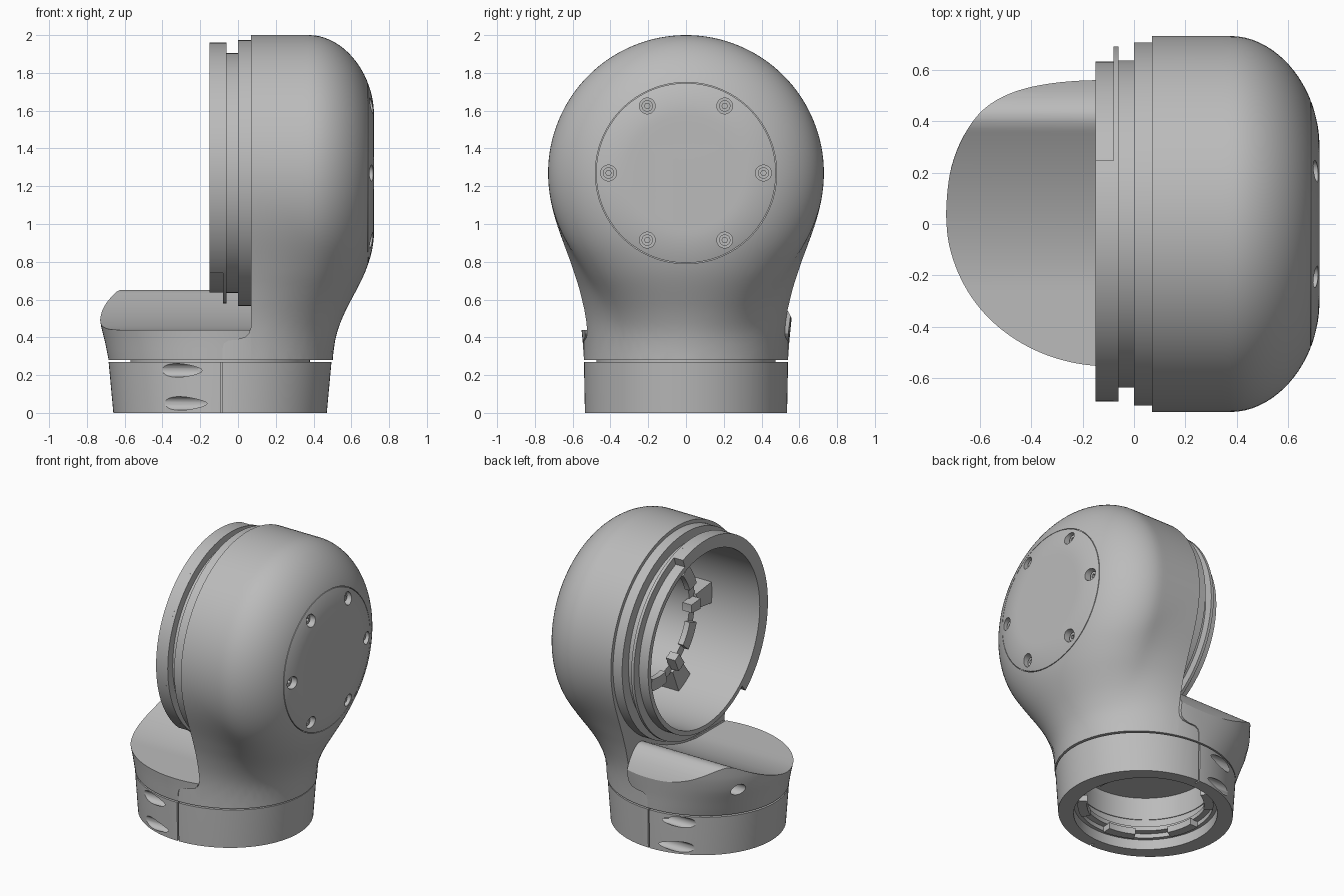
import bpy, bmesh, math
from mathutils import Vector

if "Cube" in bpy.data.objects:
    bpy.data.objects.remove(bpy.data.objects["Cube"])

grey = bpy.data.materials.new("plain grey")
grey.use_nodes = True
tone = (0.5, 0.5, 0.5, 1)
grey.diffuse_color = tone
grey.node_tree.nodes["Principled BSDF"].inputs["Base Color"].default_value = tone

AXIS_Z = 1.27      # height of the sideways joint axis
BASE_X = -0.095    # centre of the lower joint
TAU = 2 * math.pi


def finish(name, bm):
    bmesh.ops.recalc_face_normals(bm, faces=bm.faces[:])
    mesh = bpy.data.meshes.new(name)
    bm.to_mesh(mesh)
    bm.free()
    obj = bpy.data.objects.new(name, mesh)
    bpy.context.collection.objects.link(obj)
    mesh.materials.append(grey)
    return obj


def skin(name, rings, loop=False):
    """Join equal rings of points; cap the ends unless the rings loop."""
    bm = bmesh.new()
    rows = [[bm.verts.new(p) for p in ring] for ring in rings]
    n = len(rows[0])
    for a, b in zip(rows, rows[1:] + rows[:1] if loop else rows[1:]):
        for i in range(n):
            j = (i + 1) % n
            bm.faces.new((a[i], a[j], b[j], b[i]))
    if not loop:
        bm.faces.new(rows[0])
        bm.faces.new(rows[-1])
    return finish(name, bm)


def lathe(name, profile, axis, start=0, end=360):
    """Spin (along, radius) points about the side axis or the upright axis."""
    full = end - start == 360
    steps = max(3, int((end - start) / 3))
    rings = []
    for k in range(steps if full else steps + 1):
        a = math.radians(start + (end - start) * k / steps)
        c, s = math.cos(a), math.sin(a)
        if axis == "side":
            rings.append([(h, r * c, AXIS_Z + r * s) for h, r in profile])
        else:
            rings.append([(BASE_X + r * c, r * s, h) for h, r in profile])
    return skin(name, rings, full)


def band(a, b, r0, r1):
    return [(a, r0), (a, r1), (b, r1), (b, r0)]


def rod(name, p, q, radius, sides=32):
    p, q = Vector(p), Vector(q)
    turn = (q - p).to_track_quat("Z", "Y")
    circle = [turn @ Vector((radius * math.cos(TAU * i / sides), radius * math.sin(TAU * i / sides), 0))
              for i in range(sides)]
    return skin(name, [[p + v for v in circle], [q + v for v in circle]])


def box(name, lo, hi):
    (a, b, c), (d, e, f) = lo, hi
    return skin(name, [[(a, b, z), (d, b, z), (d, e, z), (a, e, z)] for z in (c, f)])


def cut(obj, tool, keep=False, mode="DIFFERENCE"):
    mod = obj.modifiers.new("cut", "BOOLEAN")
    mod.operation, mod.object, mod.solver = mode, tool, "EXACT"
    bpy.context.view_layer.objects.active = obj
    bpy.ops.object.modifier_apply(modifier=mod.name)
    if not keep:
        bpy.data.objects.remove(tool)


def table(z, rows):
    """Smoothly read the half widths for a height."""
    z = min(max(z, rows[0][0]), rows[-1][0])
    for (z0, *u), (z1, *v) in zip(rows, rows[1:]):
        if z <= z1:
            t = (z - z0) / (z1 - z0)
            return [p + (q - p) * t for p, q in zip(u, v)]


def oval(z, a, b, power=2):
    pts = []
    for i in range(128):
        c, s = math.cos(TAU * i / 128), math.sin(TAU * i / 128)
        n = power if s > 0 else 2
        k = (abs(c) ** n + abs(s) ** n) ** (-1 / n)
        pts.append((BASE_X + a * c * k, b * s * k, z))
    return pts


NECK = [(0.28, 0.595, 0.54), (0.4, 0.61, 0.54), (0.5, 0.624, 0.546), (0.6, 0.632, 0.557),
        (0.75, 0.64, 0.566), (1.0, 0.64, 0.57)]
BLEND = 0.3


def field(p):
    """Rounded drum blended with the neck; negative is inside."""
    r = math.hypot(p.y, p.z - AXIS_Z)
    drum = (max(p.x - 0.38, 0) / 0.34) ** 1.9 + (max(r - 0.31, 0) / 0.42) ** 1.9
    drum = (drum ** (1 / 1.9) - 1) * 0.575
    a, b = table(p.z, NECK)
    n = 2 + min(max(p.z - 0.42, 0), 0.3)
    neck = (abs((p.x - BASE_X) / a) ** n + abs(p.y / b) ** n) ** (1 / n) - 1
    neck = max(neck, -0.1 - p.z, p.z - 1.1)
    h = max(BLEND - abs(drum - neck), 0) / BLEND
    return min(drum, neck) - h * h * BLEND / 4


# Head shell with neck
centre = Vector((0.07, 0, AXIS_Z))
rings = []
for k in range(45):
    s = math.radians(0.3 + 89.7 * k / 44)
    ring = []
    for i in range(128):
        a = TAU * i / 128
        d = Vector((math.cos(s), math.sin(s) * math.cos(a), math.sin(s) * math.sin(a)))
        lo, hi = 0.2, 1.7
        for _ in range(22):
            mid = (lo + hi) / 2
            lo, hi = (mid, hi) if field(centre + d * mid) < 0 else (lo, mid)
        ring.append(centre + d * lo)
    rings.append(ring)
head = skin("head_shell", rings)
cut(head, box("trim", (-1, -1, -1), (1, 1, 0.28)))
cut(head, rod("bore", (-0.3, 0, AXIS_Z), (0.45, 0, AXIS_Z), 0.6, 120))
cut(head, lathe("cap_seam", band(0.675, 0.9, 0.476, 0.48), "side"))
for i in range(6):
    a = TAU * i / 6
    y, z = 0.41 * math.cos(a), AXIS_Z + 0.41 * math.sin(a)
    cut(head, rod("screw_hole", (0.65, y, z), (0.9, y, z), 0.042))
    screw = rod("cap_screw", (0.64, y, z), (0.68, y, z), 0.03)
    cut(screw, rod("socket", (0.66, y, z), (0.7, y, z), 0.015, 6))

# Joint mouth: stepped sleeve, thin lip and the raised part of the lip
lathe("mouth_sleeve", [(-0.08, 0.6), (-0.08, 0.69), (-0.06, 0.69), (-0.06, 0.635), (0, 0.635),
                       (0, 0.705), (0.075, 0.705), (0.075, 0.6)], "side")
lathe("mouth_lip", band(-0.15, -0.08, 0.6, 0.632), "side")
lathe("raised_lip", band(-0.15, -0.08, 0.63, 0.69), "side", 69, 230)

# Inside of the head: bearing ring, spokes, pads and lugs
lathe("bearing_ring", band(0.24, 0.46, 0.38, 0.44), "side")
for i in range(6):
    a = 60 * i
    lathe("inner_spoke", band(0.22, 0.46, 0.43, 0.605), "side", a - 7, a + 7)
    lathe("inner_pad", band(0.18, 0.25, 0.32, 0.42), "side", a - 5, a + 5)
    lathe("inner_lug", band(0.21, 0.25, 0.36, 0.44), "side", a + 18, a + 42)

# Base clamp ring
base = skin("base_ring", [oval(0, 0.565, 0.535), oval(0.14, 0.578, 0.538), oval(0.27, 0.59, 0.54)])
cut(base, rod("wide_bore", (BASE_X, 0, -0.1), (BASE_X, 0, 0.07), 0.455, 120))
well = rod("well", (BASE_X, 0, -0.2), (BASE_X, 0, 0.36), 0.43, 120)
cut(base, well, True)
for side in (-1, 1):
    cut(base, box("slit", (-0.093, 0.5 * side, -0.1), (-0.083, 0.7 * side, 0.4)))
    for z in (0.05, 0.225):
        cut(base, rod("clamp_bore", (-1, 0.496 * side, z), (-0.11, 0.496 * side, z), 0.036))
lathe("joint_gap_ring", band(0.2, 0.32, 0.425, 0.475), "up")
lathe("base_flange", band(0.1, 0.13, 0.39, 0.45), "up")
for i in range(6):
    lathe("base_lug", band(0.06, 0.105, 0.37, 0.43), "up", 60 * i, 60 * i + 28)


def seam_tool(right):
    """Rounded step where the neck wraps under the cover."""
    line = [(-0.082, 0.1), (-0.082, 0.34), (-0.074, 0.368), (-0.05, 0.383), (0, 0.388), (0.04, 0.4),
            (0.06, 0.42), (0.068, 0.45), (right, 0.45), (right, 0.1)]
    return skin("seam_tool", [[(x, y, z) for x, z in line] for y in (-1, 1)])


# Collar: continues the neck around the rear of the lower joint
collar = skin("neck_collar", [oval(z, *table(z, NECK)) for z in (0.28, 0.33, 0.4, 0.46)])
cut(collar, seam_tool(0.072), mode="INTERSECT")

# Side cover with a scooped top
COVER = [(0.28, 0.59, 0.54), (0.38, 0.61, 0.547), (0.48, 0.635, 0.557), (0.56, 0.635, 0.565), (0.7, 0.61, 0.572)]
levels = [0.28 + 0.03 * i for i in range(15)]
cover = skin("side_cover", [oval(z, *table(z, COVER), 2 + 2.4 * (z - 0.28)) for z in levels])


def scoop(y):
    if y > 0.4:
        return 0.658 - 0.2 * min((y - 0.4) / 0.18, 1.3) ** 2.2
    t = min(max((y + 0.25) / 0.65, 0), 1)
    return 0.44 + 0.218 * t ** 1.8


edge = [(y, sum(scoop(y + d) for d in (-0.03, 0, 0.03)) / 3) for y in [-0.7 + 0.0125 * i for i in range(109)]]
edge += [(0.7, 1), (-0.7, 1)]
cut(cover, skin("scoop_tool", [[(x, y, z) for y, z in edge] for x in (-1, 1)]))
cut(cover, box("rear_trim", (0.068, -1, 0), (1, 1, 1)))
cut(cover, seam_tool(0.5))
cut(cover, rod("cover_bore", (-1, 0.34, 0.48), (-0.42, 0.34, 0.48), 0.04))

for part in (head, collar, cover):
    cut(part, well, True)
bpy.data.objects.remove(well)

# Smooth shading with crisp edges
bpy.ops.object.select_all(action="SELECT")
for obj in bpy.context.selected_objects:
    if obj.type != "MESH":
        obj.select_set(False)
bpy.ops.object.shade_smooth_by_angle(angle=math.radians(30))
